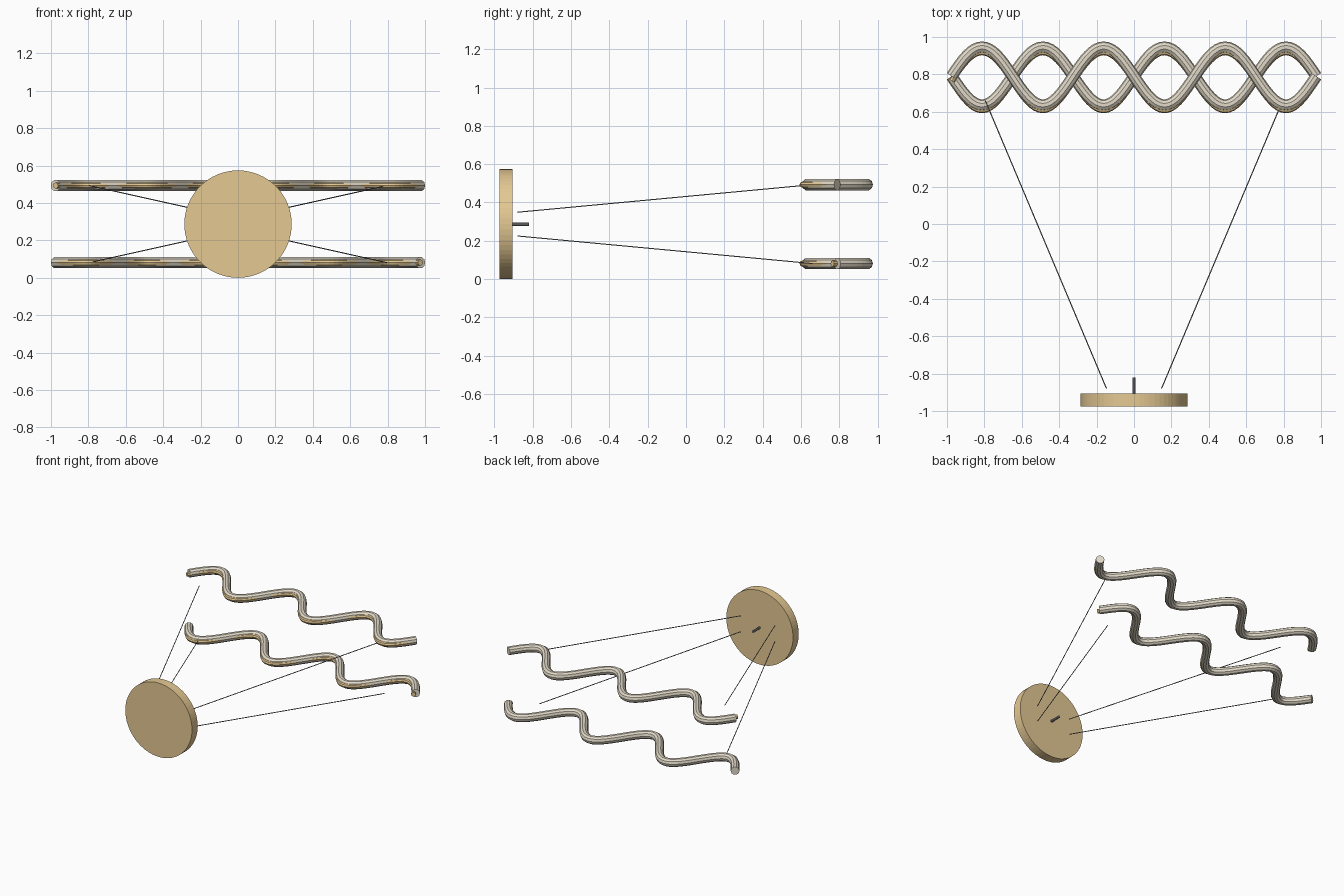
import bpy
import math
from mathutils import Vector

cube = bpy.data.objects.get("Cube")
if cube:
    bpy.data.objects.remove(cube, do_unlink=True)


def material(name, r, g, b):
    m = bpy.data.materials.new(name)
    m.use_nodes = True
    m.diffuse_color = (r, g, b, 1)
    m.node_tree.nodes["Principled BSDF"].inputs["Base Color"].default_value = (r, g, b, 1)
    return m


STONE = material("pale warm grey", 0.76, 0.70, 0.58)
TAN = material("tan", 0.78, 0.58, 0.29)
STEEL = material("steel grey", 0.28, 0.28, 0.30)

MID_Z = 0.287      # height of the disc centre
RAIL_GAP = 0.206   # rail height above or below the centre
HALF_LENGTH = 0.975


def tube(name, points, radius, mat, resolution):
    """Sweep a capped round section along a list of points."""
    curve = bpy.data.curves.new(name, "CURVE")
    curve.dimensions = "3D"
    curve.bevel_depth = radius
    curve.bevel_resolution = resolution
    curve.use_fill_caps = True
    spline = curve.splines.new("POLY")
    spline.points.add(len(points) - 1)
    for p, co in zip(spline.points, points):
        p.co = (*co, 1)
    spline.use_smooth = False
    curve.materials.append(mat)
    obj = bpy.data.objects.new(name, curve)
    bpy.context.collection.objects.link(obj)
    bpy.ops.object.select_all(action="DESELECT")
    obj.select_set(True)
    bpy.context.view_layer.objects.active = obj
    bpy.ops.object.convert(target="MESH")
    return obj


def rod(name, y0, y1, radius, sides, mat):
    """Cylinder lying along y at the centre height."""
    bpy.ops.mesh.primitive_cylinder_add(
        vertices=sides, radius=radius, depth=y1 - y0,
        location=(0, (y0 + y1) / 2, MID_Z), rotation=(math.pi / 2, 0, 0))
    obj = bpy.context.object
    obj.name = name
    obj.data.materials.append(mat)
    return obj


def wave(side, shift):
    """Three sine periods along x, mirrored between the two rails."""
    steps = 96
    path = []
    for i in range(steps + 1):
        t = i / steps
        x = HALF_LENGTH * (2 * t - 1)
        y = 0.79 + side * 0.155 * math.sin(6 * math.pi * t)
        path.append(Vector((x, y + shift, MID_Z + side * RAIL_GAP)))
    return path


# Round disc and its centre pin
rod("disc", -0.975, -0.905, MID_Z, 64, TAN)
rod("centre_pin", -0.905, -0.82, 0.009, 8, STEEL)

for level, side in (("upper", 1), ("lower", -1)):
    # Wavy rail with a thin strip along its front
    tube(level + "_wavy_rail", wave(side, 0), 0.031, STONE, 3)
    tube(level + "_front_strip", wave(side, -0.026), 0.0165, TAN, 2)
    # Straight wires running back from behind the disc
    for label, sx in (("left", 1), ("right", -1)):
        start = Vector((sx * 0.147, -0.88, MID_Z + side * 0.062))
        end = Vector((sx * 0.795, 0.66, MID_Z + side * RAIL_GAP))
        tube(f"{level}_{label}_wire", [start, end], 0.003, STEEL, 1)
